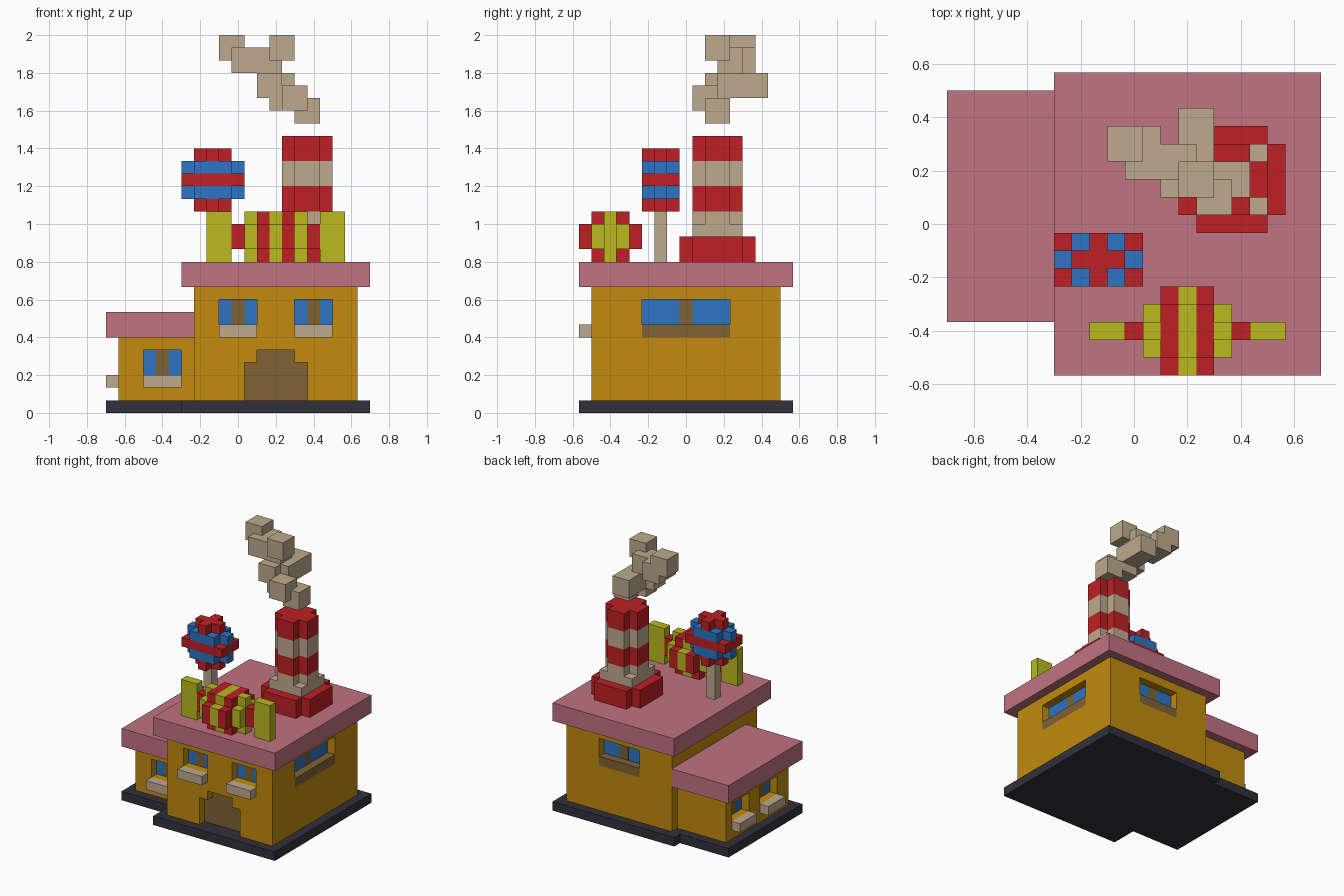
import bpy, bmesh
from mathutils import Vector

if "Cube" in bpy.data.objects:
    bpy.data.objects.remove(bpy.data.objects["Cube"], do_unlink=True)

U = 1 / 15                                # size of one block
ORIGIN = Vector((-0.7, -8.5 * U, 0))      # corner of the block grid


def material(name, rgb):
    lin = [((c / 255 + 0.055) / 1.055) ** 2.4 if c > 10 else c / 255 / 12.92 for c in rgb]
    m = bpy.data.materials.new(name)
    m.use_nodes = True
    m.diffuse_color = (*lin, 1)
    bsdf = m.node_tree.nodes["Principled BSDF"]
    bsdf.inputs["Base Color"].default_value = (*lin, 1)
    bsdf.inputs["Roughness"].default_value = 0.9
    return m


OCHRE = material("ochre_wall", (194, 139, 14))
PINK = material("pink_roof", (192, 115, 128))
DARK = material("dark_base", (50, 49, 60))
TAN = material("tan_stone", (190, 170, 142))
RED = material("red", (190, 32, 36))
BLUE = material("blue_glass", (45, 117, 195))
YELLOW = material("yellow", (186, 186, 32))
BROWN = material("brown_wood", (127, 98, 52))


def prism(name, outline, axis, lo, hi, mat):
    """Extrude a flat outline along an axis (0 = x, 2 = z), in block units."""
    bm = bmesh.new()

    def place(a, b, h):
        p = (h, a, b) if axis == 0 else (a, b, h)
        return ORIGIN + Vector(p) * U
    face = bm.faces.new([bm.verts.new(place(a, b, lo)) for a, b in outline])
    top = bmesh.ops.extrude_face_region(bm, geom=[face])["geom"]
    shift = place(0, 0, hi) - place(0, 0, lo)
    bmesh.ops.translate(bm, vec=shift, verts=[v for v in top if isinstance(v, bmesh.types.BMVert)])
    bmesh.ops.recalc_face_normals(bm, faces=bm.faces)
    me = bpy.data.meshes.new(name)
    bm.to_mesh(me)
    bm.free()
    me.materials.append(mat)
    ob = bpy.data.objects.new(name, me)
    bpy.context.collection.objects.link(ob)
    return ob


def box(name, x, y, z, mat):
    (x0, x1), (y0, y1) = x, y
    return prism(name, [(x0, y0), (x1, y0), (x1, y1), (x0, y1)], 2, z[0], z[1], mat)


def notched(name, a, b, h, mat, axis=2):
    """Rectangle with one block missing at each corner, extruded."""
    (a0, a1), (b0, b1) = a, b
    pts = [(a0 + 1, b0), (a1 - 1, b0), (a1 - 1, b0 + 1), (a1, b0 + 1),
           (a1, b1 - 1), (a1 - 1, b1 - 1), (a1 - 1, b1), (a0 + 1, b1),
           (a0 + 1, b1 - 1), (a0, b1 - 1), (a0, b0 + 1), (a0 + 1, b0 + 1)]
    return prism(name, pts, axis, h[0], h[1], mat)


def cut(wall, x, y, z):
    """Cut a box-shaped recess out of a wall block."""
    cutter = box("cutter", x, y, z, wall.data.materials[0])
    cutter.hide_render = True
    mod = wall.modifiers.new("recess", "BOOLEAN")
    mod.operation, mod.solver, mod.object = "DIFFERENCE", "EXACT", cutter
    bpy.context.view_layer.objects.active = wall
    bpy.ops.object.modifier_apply(modifier=mod.name)
    bpy.data.objects.remove(cutter, do_unlink=True)


def window(name, wall, axis, plane, out, a0, a1, z0, proud):
    """Recessed window in a wall plane; proud sills stick out, others are flush."""
    def span(p, q):
        return tuple(sorted((plane + out * p, plane + out * q)))

    def part(label, a, d, z, mat):
        x, y = (d, a) if axis == 0 else (a, d)
        box(f"{name}_{label}", x, y, z, mat)
    a, d = (a0, a1), span(-1, 0.5)
    x, y = (d, a) if axis == 0 else (a, d)
    cut(wall, x, y, (z0 if proud else z0 - 1, z0 + 2))
    mid = (a0 + a1) / 2
    z = (z0, z0 + 2)
    part("pane_a", (a0, mid - 0.5), span(-1, -0.9), z, BLUE)
    part("pane_b", (mid + 0.5, a1), span(-1, -0.9), z, BLUE)
    part("mullion", (mid - 0.5, mid + 0.5), span(-1, -0.88), z, BROWN)
    if proud:
        part("sill", a, span(0, 1), (z0 - 1, z0), TAN)
    else:
        part("sill", a, span(-1, 0), (z0 - 1, z0), BROWN)


# Base slabs, walls and roofs
box("main_base", (6, 21), (0, 17), (0, 1), DARK)
box("annex_base", (0, 6), (3, 16), (0, 1), DARK)
main = box("main_walls", (7, 20), (1, 16), (1, 10), OCHRE)
annex = box("annex_walls", (1, 7), (4, 15), (1, 6), OCHRE)
box("main_roof", (6, 21), (0, 17), (10, 12), PINK)
box("annex_roof", (0, 7), (3, 16), (6, 8), PINK)

# Windows
window("front_window_right", main, 1, 1, -1, 9, 12, 7, True)
window("front_window_left", main, 1, 1, -1, 15, 18, 7, True)
window("side_window", main, 0, 20, 1, 5, 12, 7, False)
window("back_window", main, 1, 16, 1, 11, 16, 7, False)
window("annex_front_window", annex, 1, 4, -1, 3, 6, 3, True)
window("annex_side_window_front", annex, 0, 1, -1, 6, 9, 3, True)
window("annex_side_window_back", annex, 0, 1, -1, 11, 14, 3, True)

# Stepped doorway
for i, (x, z, zc) in enumerate([((11, 16), (1, 4), (1, 4)), ((12, 15), (4, 5), (3, 5))]):
    cut(main, x, (0.5, 2), zc)
    box(f"door_panel_{i + 1}", x, (1.9, 2), z, BROWN)

# Striped chimney
notched("chimney_foot", (13, 19), (8, 14), (12, 14), RED)
box("chimney_collar", (14, 18), (9, 13), (14, 15), TAN)
for i, (z0, z1, mat) in enumerate([(15, 16, TAN), (16, 18, RED), (18, 20, TAN), (20, 22, RED)]):
    notched(f"chimney_band_{i + 1}", (14, 18), (9, 13), (z0, z1), mat)

# Smoke puffs, each two blocks wide
PUFFS = [(15, 10, 23), (14, 9, 24), (13, 10, 24), (12, 10, 25), (13, 11, 25), (13, 13, 25),
         (10, 11, 27), (12, 11, 27), (10, 12, 27), (13, 10, 28), (9, 12, 28)]
for i, (x, y, z) in enumerate(PUFFS):
    box(f"smoke_puff_{i + 1}", (x, x + 2), (y, y + 2), (z, z + 2), TAN)

# Round ornament on a pole
box("ornament_pole", (8, 9), (6, 7), (12, 16), TAN)
for z in (16, 20):
    notched(f"ornament_cap_{z}", (7, 10), (5, 8), (z, z + 1), RED)
for z in (17, 19):
    notched(f"ornament_ring_{z}", (6, 11), (5, 8), (z, z + 1), BLUE)
box("ornament_middle", (6, 11), (5, 8), (18, 19), RED)

# Striped wrapped barrel lying along x, with end plates
for side, plate, neck, end in (("right", 8, 10, 11), ("left", 17, 16, 15)):
    box(f"barrel_plate_{side}", (plate, plate + 2), (2, 3), (12, 16), YELLOW)
    box(f"barrel_neck_{side}", (neck, neck + 1), (2, 3), (13, 15), RED)
    notched(f"barrel_end_{side}", (1, 4), (12, 16), (end, end + 1), YELLOW, axis=0)
for x, mat in ((12, RED), (13, YELLOW), (14, RED)):
    notched(f"barrel_stripe_{x}", (0, 5), (12, 16), (x, x + 1), mat, axis=0)
